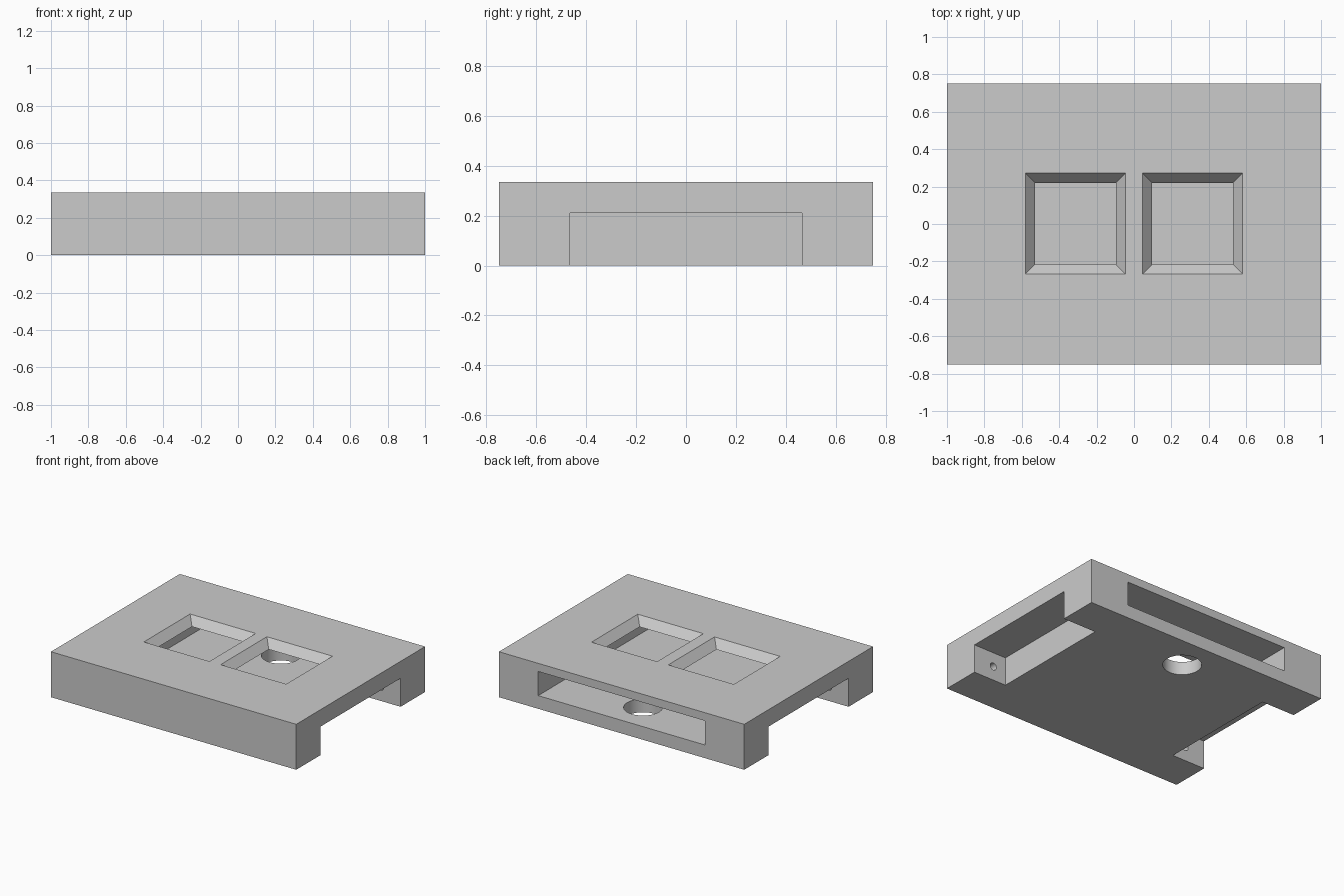
import bpy, bmesh
from mathutils import Matrix

if "Cube" in bpy.data.objects:
    bpy.data.objects.remove(bpy.data.objects["Cube"], do_unlink=True)

grey = bpy.data.materials.new("plain grey")
grey.use_nodes = True
colour = (0.6, 0.6, 0.6, 1)
grey.diffuse_color = colour
grey.node_tree.nodes["Principled BSDF"].inputs["Base Color"].default_value = colour


def make(name, bm):
    bmesh.ops.recalc_face_normals(bm, faces=bm.faces)
    mesh = bpy.data.meshes.new(name)
    bm.to_mesh(mesh)
    bm.free()
    mesh.materials.append(grey)
    ob = bpy.data.objects.new(name, mesh)
    bpy.context.collection.objects.link(ob)
    return ob


def box(name, x, y, z, flare=0):
    """Box between limits; flare widens the top on every side."""
    bm = bmesh.new()
    bmesh.ops.create_cube(bm, size=1)
    for v in bm.verts:
        sx, sy, sz = (1 if c > 0 else -1 for c in v.co)
        f = flare if sz > 0 else 0
        v.co = (x[sx > 0] + sx * f, y[sy > 0] + sy * f, z[sz > 0])
    return make(name, bm)


def cylinder(name, centre, radius, depth, axis="Z"):
    bm = bmesh.new()
    turn = Matrix.Rotation(1.570796, 4, "X") if axis == "Y" else Matrix()
    bmesh.ops.create_cone(bm, cap_ends=True, segments=48, radius1=radius, radius2=radius,
                          depth=depth, matrix=Matrix.Translation(centre) @ turn)
    return make(name, bm)


body = box("body", (-1, 1), (-0.75, 0.75), (0, 0.335))

# Inner compartment open at the back, and the round hole in its floor
cutters = [
    box("compartment_cutter", (-0.68, 0.68), (-0.62, 0.8), (0.097, 0.275)),
    cylinder("floor_hole_cutter", (0, 0.5, 0.05), 0.13, 0.2),
]
for side, label in ((-1, "right"), (1, "left")):
    # Bevelled window through the top
    mid = side * 0.313
    cutters.append(box(label + "_window_cutter", (mid - 0.208, mid + 0.208),
                       (-0.208, 0.212), (0.265, 0.345), 0.068))
    # Side recess with axle sockets in its end walls
    cutters.append(box(label + "_recess_cutter", sorted((side * 0.73, side * 1.1)),
                       (-0.465, 0.465), (-0.1, 0.21)))
    cutters.append(cylinder(label + "_axle_cutter", (side * 0.835, 0, 0.105), 0.027, 1.13, "Y"))

for cutter in cutters:
    mod = body.modifiers.new(cutter.name, "BOOLEAN")
    mod.operation = "DIFFERENCE"
    mod.solver = "EXACT"
    mod.object = cutter

# Apply the cuts, then remove the cutters
bpy.context.view_layer.update()
evaluated = body.evaluated_get(bpy.context.evaluated_depsgraph_get())
cut_mesh = bpy.data.meshes.new_from_object(evaluated)
body.modifiers.clear()
body.data = cut_mesh
cut_mesh.materials.clear()
cut_mesh.materials.append(grey)
for p in cut_mesh.polygons:
    p.material_index = 0
for cutter in cutters:
    bpy.data.objects.remove(cutter, do_unlink=True)

# Smooth round holes, sharp edges elsewhere
bpy.ops.object.select_all(action="DESELECT")
body.select_set(True)
bpy.context.view_layer.objects.active = body
bpy.ops.object.shade_smooth_by_angle(angle=0.5)
